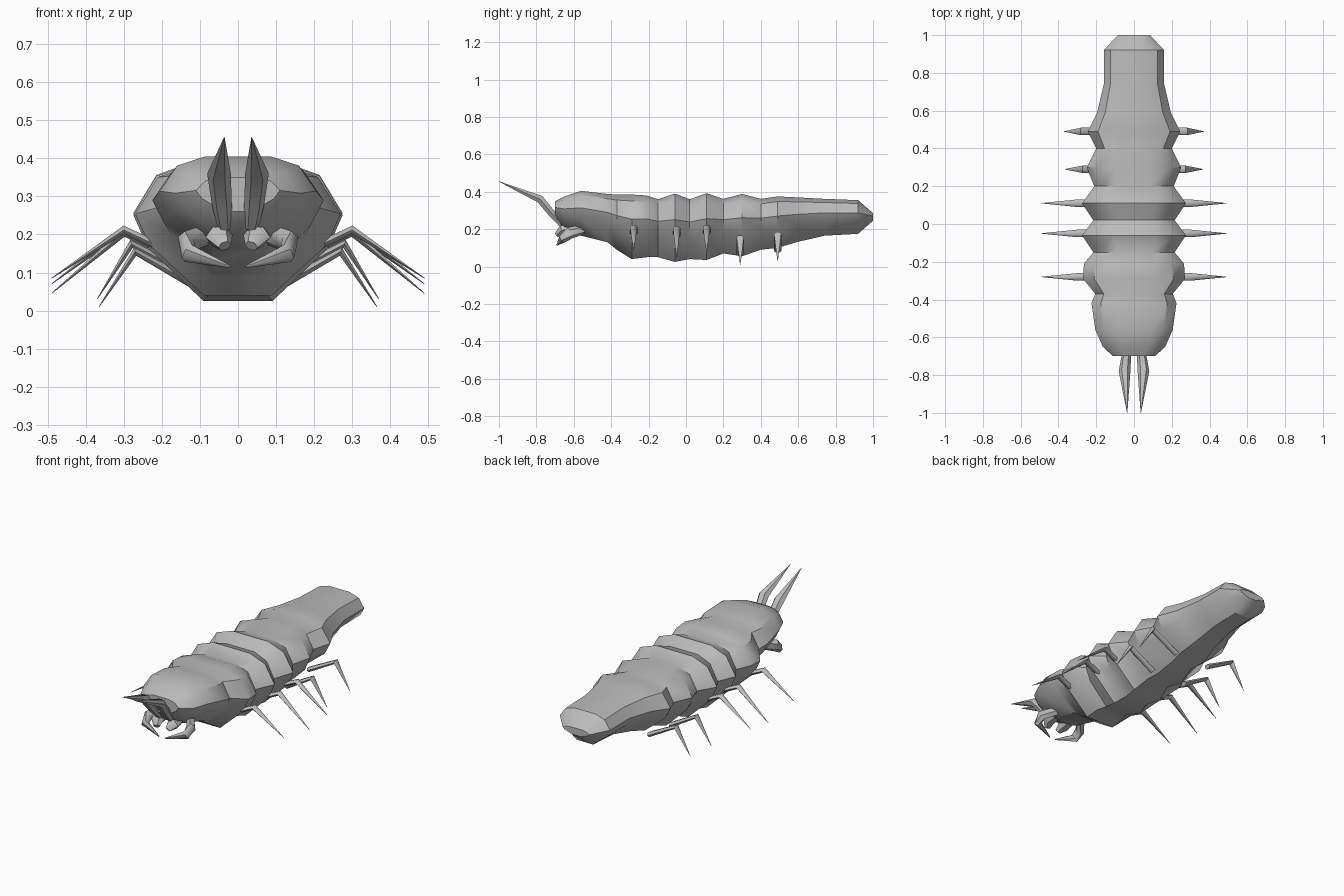
import bpy, bmesh, math
from mathutils import Vector

if "Cube" in bpy.data.objects:
    bpy.data.objects.remove(bpy.data.objects["Cube"], do_unlink=True)

shell = bpy.data.materials.new("shell grey")
shell.use_nodes = True
GREY = (0.5, 0.5, 0.5, 1)
shell.diffuse_color = GREY
shell.node_tree.nodes["Principled BSDF"].inputs["Base Color"].default_value = GREY


def loft(name, rings, angle):
    """Skin a list of point rings, cap both ends and shade smooth."""
    bm = bmesh.new()
    loops = [[bm.verts.new(p) for p in ring] for ring in rings]
    n = len(loops[0])
    for a, b in zip(loops, loops[1:]):
        for i in range(n):
            j = (i + 1) % n
            bm.faces.new((a[i], a[j], b[j], b[i]))
    bm.faces.new(loops[0])
    bm.faces.new(loops[-1])
    bmesh.ops.recalc_face_normals(bm, faces=bm.faces)
    mesh = bpy.data.meshes.new(name)
    bm.to_mesh(mesh)
    bm.free()
    mesh.materials.append(shell)
    obj = bpy.data.objects.new(name, mesh)
    bpy.context.collection.objects.link(obj)
    bpy.ops.object.select_all(action='DESELECT')
    obj.select_set(True)
    bpy.context.view_layer.objects.active = obj
    bpy.ops.object.shade_smooth_by_angle(angle=math.radians(angle))
    return obj


def limb(name, points, sizes, side_axis, sides=6):
    """Tapered jointed tube; sizes are (half width along side_axis, half thickness)."""
    pts = [Vector(p) for p in points]
    rings = []
    for k, (p, (w, t)) in enumerate(zip(pts, sizes)):
        before = (p - pts[k - 1]).normalized() if k else Vector()
        after = (pts[k + 1] - p).normalized() if k < len(pts) - 1 else Vector()
        d = (before + after).normalized()
        up = d.cross(Vector(side_axis)).normalized()
        side = up.cross(d)
        rings.append([p + side * w * math.cos(a) + up * t * math.sin(a)
                      for a in (math.tau * i / sides for i in range(sides))])
    return loft(name, rings, 50)


def limb_pair(name, points, sizes, side_axis, sides=6):
    for label, s in (("left", 1), ("right", -1)):
        limb(f"{label}_{name}", [(s * x, y, z) for x, y, z in points],
             sizes, side_axis, sides)


# Body: half cross-section as (width fraction, height fraction)
HALF = [(0.42, 1), (0.78, 0.9), (1, 0.62), (0.86, 0.38), (0.33, 0)]
SECTION = HALF + [(-x, z) for x, z in reversed(HALF)]

# Stations from head to tail: y, half width, top, bottom
STATIONS = [
    (-0.70, 0.11, 0.35, 0.26), (-0.65, 0.165, 0.375, 0.20),
    (-0.56, 0.205, 0.405, 0.165), (-0.42, 0.225, 0.388, 0.13),
    (-0.37, 0.205, 0.385, 0.09), (-0.29, 0.27, 0.385, 0.04),
    (-0.21, 0.265, 0.38, 0.05), (-0.15, 0.215, 0.36, 0.05),
    (-0.06, 0.275, 0.39, 0.025), (0.02, 0.215, 0.36, 0.04),
    (0.11, 0.275, 0.392, 0.035), (0.20, 0.21, 0.362, 0.07),
    (0.30, 0.25, 0.388, 0.055), (0.40, 0.20, 0.362, 0.09),
    (0.49, 0.245, 0.375, 0.10), (0.59, 0.195, 0.37, 0.13),
    (0.74, 0.16, 0.362, 0.165), (0.92, 0.16, 0.355, 0.175),
    (1.00, 0.085, 0.285, 0.245),
]
loft("segmented_body",
     [[(x * w, y, bot + z * (top - bot)) for x, z in SECTION]
      for y, w, top, bot in STATIONS], 38)

# Walking legs: y, knee x, knee z, tip x, tip z
LEGS = [(-0.28, 0.30, 0.212, 0.49, 0.085), (-0.05, 0.30, 0.205, 0.49, 0.045),
        (0.11, 0.30, 0.212, 0.49, 0.07), (0.29, 0.27, 0.155, 0.365, 0.01),
        (0.49, 0.28, 0.175, 0.37, 0.03)]
for number, (y, kx, kz, tx, tz) in enumerate(LEGS, 1):
    limb_pair(f"leg_{number}",
              [(0.11, y, kz - 0.09), (kx, y, kz), (tx, y, tz)],
              [(0.02, 0.014), (0.02, 0.013), (0.001, 0.001)], (0, 1, 0))

# Antennae sweeping forward from the brow
limb_pair("antenna",
          [(0.035, -0.66, 0.22), (0.042, -0.71, 0.275),
           (0.05, -0.78, 0.36), (0.036, -1.0, 0.455)],
          [(0.018, 0.018), (0.026, 0.022), (0.031, 0.024), (0.001, 0.001)],
          (1, 0, 0))

# Hooked pincers under the head
limb_pair("pincer",
          [(0.08, -0.55, 0.20), (0.135, -0.62, 0.18),
           (0.13, -0.66, 0.15), (0.02, -0.69, 0.115)],
          [(0.028, 0.025), (0.032, 0.025), (0.026, 0.02), (0.003, 0.003)],
          (0, 0, 1))

# Blunt inner jaws
limb_pair("jaw",
          [(0.045, -0.56, 0.215), (0.05, -0.66, 0.195), (0.035, -0.69, 0.17)],
          [(0.03, 0.03), (0.036, 0.03), (0.018, 0.015)], (1, 0, 0))
